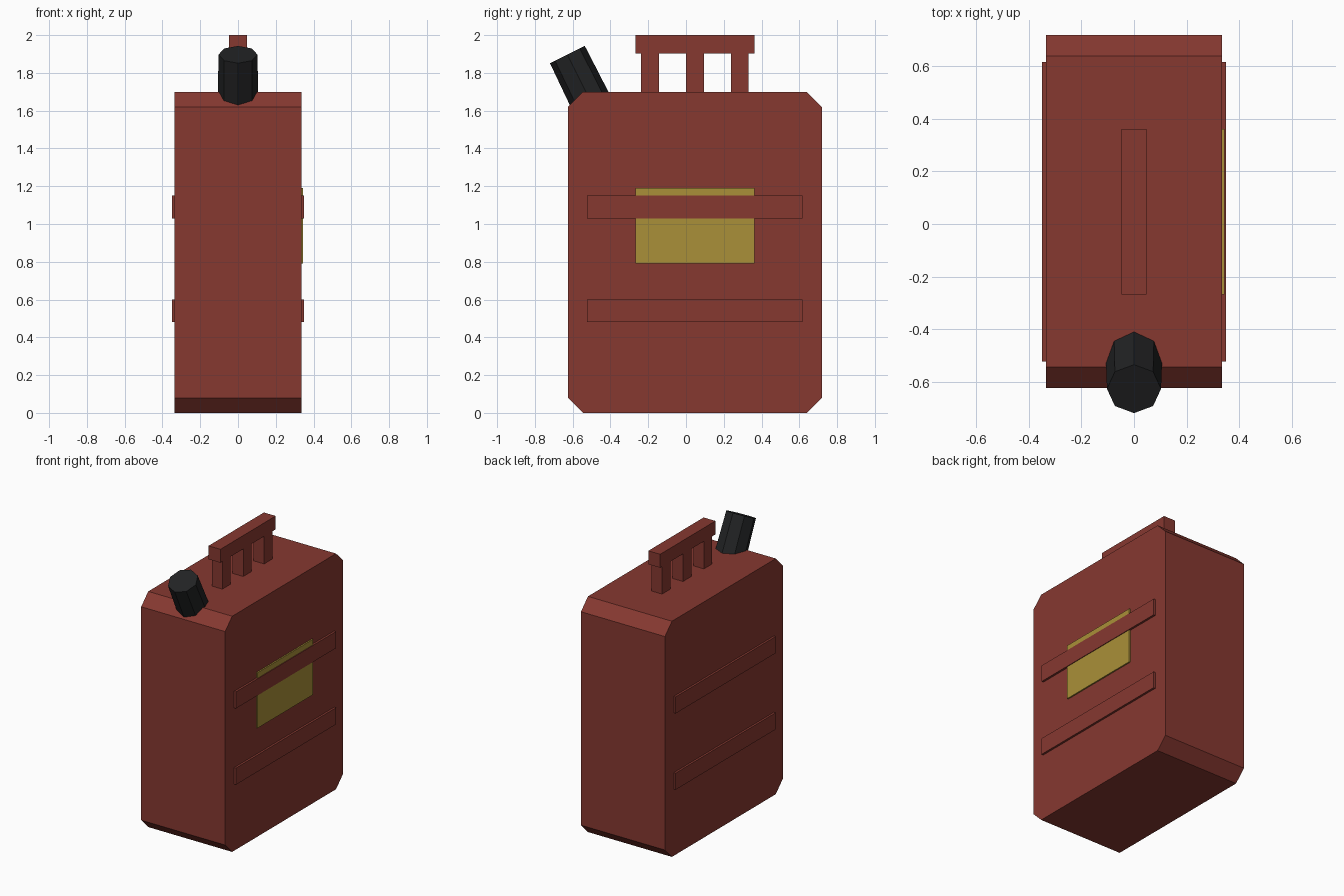
import bpy, bmesh
from math import radians
from mathutils import Matrix, Vector

if "Cube" in bpy.data.objects:
    bpy.data.objects.remove(bpy.data.objects["Cube"])

CY = 0.047  # the can is shifted back so the overhanging cap centres the model


def material(name, rgb):
    m = bpy.data.materials.new(name)
    m.diffuse_color = (*rgb, 1)
    m.use_nodes = True
    m.node_tree.nodes["Principled BSDF"].inputs["Base Color"].default_value = m.diffuse_color
    return m


RED = material("red_paint", (0.24, 0.04, 0.03))
YELLOW = material("yellow_label", (0.40, 0.28, 0.04))
BLACK = material("black_plastic", (0.016, 0.017, 0.018))


def finish(bm, name, mat):
    bmesh.ops.recalc_face_normals(bm, faces=bm.faces)
    me = bpy.data.meshes.new(name)
    bm.to_mesh(me)
    bm.free()
    me.materials.append(mat)
    ob = bpy.data.objects.new(name, me)
    bpy.context.collection.objects.link(ob)
    return ob


def box(name, x, y, z, mat):
    """Box from (min, max) ranges on each axis."""
    size = [r[1] - r[0] for r in (x, y, z)]
    mid = Vector([(r[0] + r[1]) / 2 for r in (x, y, z)])
    bm = bmesh.new()
    bmesh.ops.create_cube(bm, size=1, matrix=Matrix.Translation(mid) @ Matrix.Diagonal((*size, 1)))
    return finish(bm, name, mat)


# Body: chamfered side profile extruded across x
W, HY, H, C = 0.335, 0.672, 1.70, 0.08
a, b = CY - HY, CY + HY
profile = [(a + C, 0), (b - C, 0), (b, C), (b, H - C), (b - C, H), (a + C, H), (a, H - C), (a, C)]
bm = bmesh.new()
face = bm.faces.new([bm.verts.new((-W, y, z)) for y, z in profile])
ext = bmesh.ops.extrude_face_region(bm, geom=[face], use_keep_orig=True)
bmesh.ops.translate(bm, vec=(2 * W, 0, 0), verts=[v for v in ext["geom"] if isinstance(v, bmesh.types.BMVert)])
finish(bm, "can_body", RED)

# Raised ribs on both broad sides
for side, x in (("left", (-0.35, -0.325)), ("right", (0.325, 0.35))):
    for level, z in (("lower", (0.48, 0.60)), ("upper", (1.03, 1.15))):
        box(f"{side}_{level}_rib", x, (CY - 0.57, CY + 0.57), z, RED)

# Label on the right side only
box("label", (0.325, 0.345), (CY - 0.315, CY + 0.315), (0.79, 1.19), YELLOW)

# Handle: top bar on three posts
box("handle_bar", (-0.047, 0.047), (CY - 0.315, CY + 0.315), (1.903, 2.0), RED)
for i, off in enumerate((-0.238, 0, 0.238)):
    y = CY + off
    box(f"handle_post_{i + 1}", (-0.042, 0.042), (y - 0.047, y + 0.047), (1.69, 1.905), RED)

# Tilted eight-sided spout cap, leaning forward and sunk into the front chamfer
L = 0.31
top = Vector((0, -0.628, 1.897))
rot = Matrix.Rotation(radians(26.3), 4, 'X')
bm = bmesh.new()
bmesh.ops.create_cone(bm, cap_ends=True, segments=8, radius1=0.108, radius2=0.103, depth=L,
                      matrix=Matrix.Translation(top) @ rot @ Matrix.Translation((0, 0, -L / 2)))
finish(bm, "spout_cap", BLACK)
